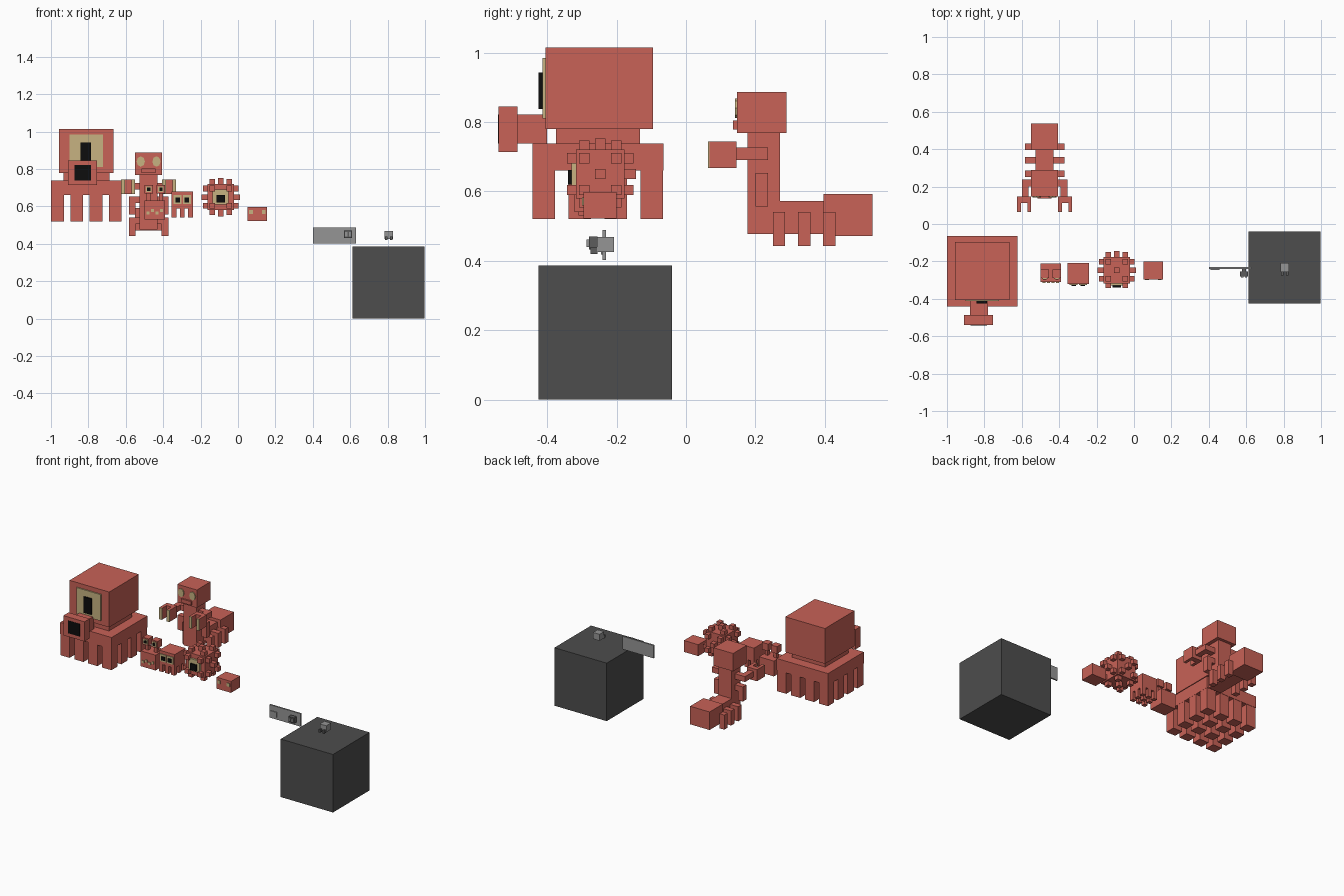
import bpy, math


def material(name, col):
    m = bpy.data.materials.new(name)
    m.diffuse_color = (*col, 1)
    return m


RED = material("coral red", (0.58, 0.122, 0.095))
TAN = material("sand tan", (0.57, 0.45, 0.22))
BLACK = material("black", (0.004, 0.004, 0.004))
DARK = material("dark grey", (0.075, 0.075, 0.075))
LIGHT = material("light grey", (0.30, 0.30, 0.30))
MID = material("mid grey", (0.11, 0.11, 0.11))


def box(name, x, y, z, mat=RED):
    """Box from (min, max) pairs on each axis."""
    bpy.ops.mesh.primitive_cube_add(size=1, location=[sum(r) / 2 for r in (x, y, z)])
    o = bpy.context.object
    o.name = name
    for v in o.data.vertices:
        for i, r in enumerate((x, y, z)):
            v.co[i] *= r[1] - r[0]
    o.data.materials.append(mat)
    return o


def cube(name, c, s, mat=RED):
    return box(name, *[(a - b / 2, a + b / 2) for a, b in zip(c, s)], mat)


def mirrored(name, cx, x, y, z, mat=RED):
    """Pair of boxes mirrored about x = cx; x is the distance range from cx."""
    box(name + "_right", (cx + x[0], cx + x[1]), y, z, mat)
    box(name + "_left", (cx - x[1], cx - x[0]), y, z, mat)


# --- Large many-legged creature ---
box("large_body", (-1, -0.622), (-0.442, -0.065), (0.66, 0.738))
for i in range(4):
    for j in range(4):
        cube("large_leg", (-0.965 + i * 0.1027, -0.41 + j * 0.1037, 0.595), (0.068, 0.064, 0.15))
box("large_neck", (-0.933, -0.688), (-0.375, -0.132), (0.735, 0.785))
box("large_head", (-0.957, -0.665), (-0.405, -0.095), (0.78, 1.015))
box("large_eye", (-0.902, -0.722), (-0.413, -0.404), (0.81, 0.985), TAN)
box("large_pupil", (-0.842, -0.785), (-0.425, -0.412), (0.838, 0.943), BLACK)
box("snout", (-0.878, -0.78), (-0.49, -0.4), (0.738, 0.822))
box("snout_tip", (-0.908, -0.753), (-0.54, -0.486), (0.714, 0.845))
box("snout_opening", (-0.873, -0.786), (-0.542, -0.536), (0.738, 0.822), BLACK)

# --- Upright creature with a long rear body ---
CX = -0.478
box("upright_head", (-0.55, -0.406), (0.147, 0.29), (0.768, 0.887))
box("upright_torso", (-0.526, -0.43), (0.177, 0.271), (0.477, 0.77))
box("rear_body", (-0.526, -0.43), (0.27, 0.4), (0.477, 0.573))
box("abdomen", (-0.55, -0.406), (0.396, 0.537), (0.472, 0.592))
for s in (-1, 1):
    bpy.ops.mesh.primitive_cylinder_add(vertices=8, radius=1, depth=1,
                                        location=(CX + s * 0.042, 0.144, 0.84),
                                        rotation=(math.pi / 2, 0, math.pi / 8))
    eye = bpy.context.object
    eye.name = "upright_eye"
    eye.rotation_euler = (math.pi / 2, 0, 0)
    eye.scale = (0.022, 0.028, 0.007)
    eye.data.materials.append(TAN)
box("upright_mouth", (-0.515, -0.441), (0.136, 0.15), (0.779, 0.804))
for y in (0.25, 0.323, 0.395):
    mirrored("rear_leg_top", CX, (0.04, 0.106), (y, y + 0.036), (0.505, 0.54))
    mirrored("rear_leg", CX, (0.07, 0.106), (y, y + 0.036), (0.443, 0.54))
mirrored("lower_arm_top", CX, (0.04, 0.106), (0.2, 0.237), (0.617, 0.653))
mirrored("lower_arm", CX, (0.07, 0.106), (0.2, 0.237), (0.556, 0.653))
mirrored("upper_arm", CX, (0.04, 0.122), (0.2, 0.237), (0.69, 0.726))
mirrored("forearm", CX, (0.086, 0.122), (0.14, 0.237), (0.69, 0.726))
mirrored("claw_base", CX, (0.072, 0.147), (0.112, 0.146), (0.667, 0.744))
for x in ((0.072, 0.092), (0.127, 0.147)):
    mirrored("claw_prong", CX, x, (0.068, 0.115), (0.667, 0.744))
    mirrored("claw_tip", CX, x, (0.063, 0.069), (0.667, 0.744), TAN)

# --- Small stalk-eyed creature ---
CX = -0.445
box("stalk_body", (-0.5, -0.39), (-0.31, -0.21), (0.53, 0.632))
mirrored("eye_stalk", CX, (0.022, 0.043), (-0.277, -0.255), (0.63, 0.675))
mirrored("stalk_eye", CX, (0.01, 0.055), (-0.289, -0.243), (0.668, 0.715))
mirrored("stalk_iris", CX, (0.017, 0.048), (-0.294, -0.288), (0.676, 0.707), TAN)
mirrored("stalk_pupil", CX, (0.024, 0.041), (-0.298, -0.293), (0.683, 0.7), BLACK)
for i in range(4):
    cube("stalk_tooth", (-0.481 + i * 0.024, -0.312, 0.565 + 0.012 * (i % 2)), (0.016, 0.006, 0.016), TAN)

# --- Small legged creature ---
CX = -0.298
box("legged_body", (-0.355, -0.241), (-0.322, -0.208), (0.59, 0.68))
for i in (-1, 0, 1):
    for j in (-1, 0, 1):
        cube("legged_leg", (CX + i * 0.044, -0.265 + j * 0.044, 0.568), (0.026, 0.026, 0.056))
mirrored("legged_eye", CX, (0.003, 0.047), (-0.327, -0.321), (0.612, 0.66), TAN)
mirrored("legged_pupil", CX, (0.012, 0.036), (-0.332, -0.326), (0.622, 0.647), BLACK)

# --- Knobbly cube creature: five knobs on each side, an eye in front ---
C = (-0.092, -0.247, 0.65)
cube("knobbly_body", C, (0.14, 0.14, 0.14))
for axis in range(3):
    for side in (-1, 1):
        for u, v in ((-1, -1), (-1, 1), (1, -1), (1, 1), (0, 0)):
            if axis == 1 and side == -1 and u == 0:
                continue
            p = list(C)
            p[axis] += side * (0.078 if u else 0.085)
            p[(axis + 1) % 3] += u * 0.046
            p[(axis + 2) % 3] += v * 0.046
            s = [0.03] * 3
            s[axis] = 0.036
            cube("knob", p, s)
box("knobbly_eye", (-0.135, -0.052), (-0.33, -0.315), (0.61, 0.69), TAN)
box("knobbly_pupil", (-0.116, -0.07), (-0.34, -0.329), (0.62, 0.661), BLACK)

# --- Smallest block creature ---
box("block_creature", (0.05, 0.156), (-0.296, -0.2), (0.522, 0.598))
mirrored("block_eye", 0.103, (0.024, 0.044), (-0.3, -0.294), (0.56, 0.582), TAN)

# --- Wall panel with small device ---
box("wall_panel", (0.4, 0.63), (-0.24, -0.23), (0.402, 0.488), LIGHT)
box("panel_plate", (0.408, 0.456), (-0.245, -0.239), (0.418, 0.452), LIGHT)
box("panel_device", (0.568, 0.61), (-0.28, -0.255), (0.432, 0.47), MID)
box("panel_device_base", (0.578, 0.6), (-0.257, -0.238), (0.44, 0.462), MID)
mirrored("panel_device_nozzle", 0.589, (0.004, 0.016), (-0.287, -0.279), (0.44, 0.462), LIGHT)

# --- Small turret above the large block ---
box("turret_body", (0.782, 0.83), (-0.257, -0.208), (0.425, 0.468), LIGHT)
mirrored("turret_barrel", 0.806, (0.008, 0.02), (-0.275, -0.255), (0.42, 0.44), MID)

# --- Large dark block ---
box("dark_block", (0.612, 0.997), (-0.425, -0.04), (0, 0.386), DARK)
